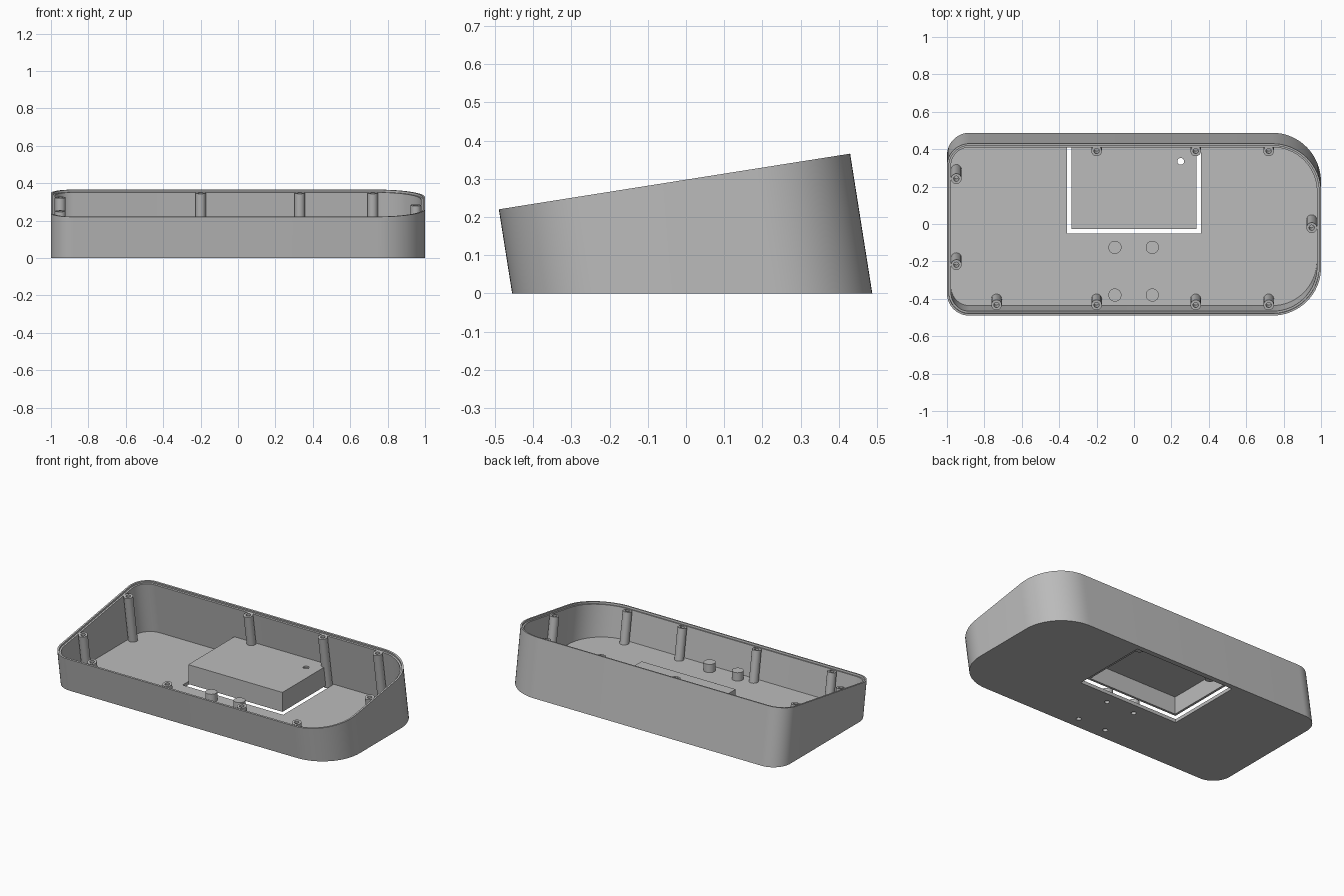
import bpy, bmesh, math
from mathutils import Vector

cube = bpy.data.objects.get("Cube")
if cube:
    bpy.data.objects.remove(cube, do_unlink=True)

TILT = math.radians(9)
S, C = math.sin(TILT), math.cos(TILT)
TOP_Z = 0.2975           # height of the sloped rim plane at y = 0
MID, HALF = -0.0305, 0.4655   # centre and half depth along the slope
FLOOR, WALL, LIP = 0.022, 0.022, 0.012

grey = bpy.data.materials.new("case grey")
grey.use_nodes = True
colour = (0.5, 0.5, 0.5, 1)
grey.diffuse_color = colour
grey.node_tree.nodes["Principled BSDF"].inputs["Base Color"].default_value = colour


def loft(name, rings):
    """Skin a list of equal rings and cap both ends."""
    bm = bmesh.new()
    rows = [[bm.verts.new(p) for p in ring] for ring in rings]
    n = len(rows[0])
    for a, b in zip(rows, rows[1:]):
        for i in range(n):
            j = (i + 1) % n
            bm.faces.new((a[i], a[j], b[j], b[i]))
    bm.faces.new(rows[0])
    bm.faces.new(rows[-1])
    bmesh.ops.recalc_face_normals(bm, faces=bm.faces)
    mesh = bpy.data.meshes.new(name)
    bm.to_mesh(mesh)
    bm.free()
    mesh.materials.append(grey)
    obj = bpy.data.objects.new(name, mesh)
    bpy.context.collection.objects.link(obj)
    return obj


def sloped(section, depth=None, z=None):
    """Place a section along the tilted axis: below the rim, or sliced level at z."""
    ring = []
    for x, v in section:
        w = -depth if z is None else (z - TOP_Z - v * S) / C
        ring.append(Vector((x, v * C - w * S, TOP_Z + v * S + w * C)))
    return ring


def level(section, z):
    return [Vector((x, y, z)) for x, y in section]


def circle(x, y, r, n=24):
    return [(x + r * math.cos(math.tau * i / n), y + r * math.sin(math.tau * i / n))
            for i in range(n)]


def rect(x, y0, y1):
    return [(-x, y0), (x, y0), (x, y1), (-x, y1)]


def outline(inset, steps=16):
    """Rounded case outline, wider corners on the +x end."""
    pts = []
    for k, (sx, sv, r) in enumerate([(1, 1, 0.26), (-1, 1, 0.12),
                                     (-1, -1, 0.12), (1, -1, 0.26)]):
        cx, cv = sx * (1 - r), MID + sv * (HALF - r)
        for i in range(steps + 1):
            a = math.pi / 2 * (k + i / steps)
            pts.append((cx + (r - inset) * math.cos(a), cv + (r - inset) * math.sin(a)))
    return pts


def cut(obj, cutter):
    mod = obj.modifiers.new("cut", 'BOOLEAN')
    mod.operation, mod.solver, mod.object = 'DIFFERENCE', 'EXACT', cutter
    bpy.context.view_layer.objects.active = obj
    bpy.ops.object.modifier_apply(modifier=mod.name)
    bpy.data.objects.remove(cutter, do_unlink=True)


# Tray with sloped rim and inner lip
tray = loft("case_tray", [
    sloped(outline(0), z=0),
    sloped(outline(0), depth=0),
    sloped(outline(WALL / 2), depth=0),
    sloped(outline(WALL / 2), depth=LIP),
    sloped(outline(WALL), depth=LIP),
    sloped(outline(WALL), z=FLOOR),
])

# Opening in the floor around the compartment
opening = rect(0.358, -0.052, 0.455)
cut(tray, loft("opening_cutter", [level(opening, -0.05), level(opening, 0.04)]))

parts = [tray]

# Hollow compartment, open underneath, with a small hole in its top
outer, inner = rect(0.335, -0.027, 0.452), rect(0.32, -0.012, 0.437)
box = loft("compartment", [
    level(inner, 0.138), level(inner, 0.025),
    level(outer, 0.025), level(outer, 0.15),
])
pin = circle(0.25, 0.335, 0.018)
cut(box, loft("pin_cutter", [level(pin, 0.1), level(pin, 0.2)]))
parts.append(box)

# Short standoffs with blind holes from below
for x in (-0.102, 0.098):
    for y in (-0.125, -0.38):
        hole, body = circle(x, y, 0.015), circle(x, y, 0.035)
        cut(tray, loft("hole_cutter", [level(hole, -0.05), level(hole, 0.04)]))
        parts.append(loft("standoff", [
            level(hole, 0.06), level(hole, 0.01),
            level(body, 0.01), level(body, 0.075),
        ]))

# Screw posts along the walls, following the tilt
front, back = -0.435, 0.388
posts = [(x, y) for x in (-0.2, 0.33, 0.72) for y in (front, back)]
posts += [(-0.735, front), (-0.95, 0.24), (-0.95, -0.22), (0.95, -0.022)]
for x, y in posts:
    v = y / C
    body, hole = circle(x, v, 0.028), circle(x, v, 0.014)
    parts.append(loft("screw_post", [
        sloped(body, z=0.01), sloped(body, depth=LIP),
        sloped(hole, depth=LIP), sloped(hole, depth=0.1),
    ]))

# Smooth curved walls, keep edges sharp
bpy.ops.object.select_all(action='DESELECT')
for obj in parts:
    obj.select_set(True)
bpy.context.view_layer.objects.active = tray
bpy.ops.object.shade_smooth_by_angle(angle=math.radians(30))
